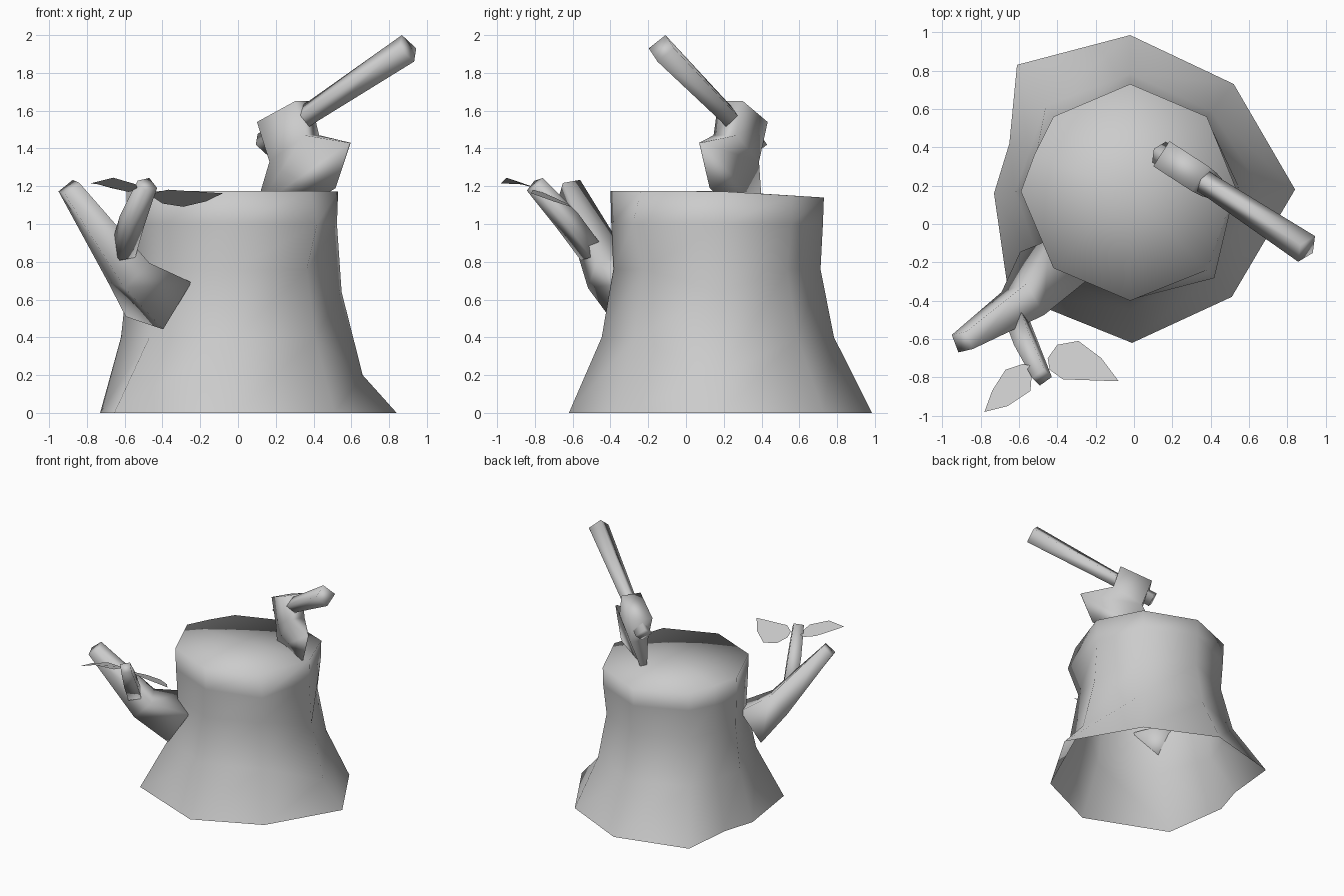
import bpy
import bmesh
from math import cos, sin, tau, radians
from mathutils import Vector

cube = bpy.data.objects.get("Cube")
if cube:
    bpy.data.objects.remove(cube, do_unlink=True)

grey = bpy.data.materials.new("plain grey")
grey.use_nodes = True
grey.diffuse_color = (0.6, 0.6, 0.6, 1)
grey.node_tree.nodes["Principled BSDF"].inputs["Base Color"].default_value = (0.6, 0.6, 0.6, 1)


def make(name, verts, faces):
    """Smooth-shaded grey object with consistent normals."""
    mesh = bpy.data.meshes.new(name)
    mesh.from_pydata([tuple(v) for v in verts], [], faces)
    bm = bmesh.new()
    bm.from_mesh(mesh)
    bmesh.ops.recalc_face_normals(bm, faces=bm.faces[:])
    for face in bm.faces:
        face.smooth = True
    bm.to_mesh(mesh)
    bm.free()
    mesh.materials.append(grey)
    obj = bpy.data.objects.new(name, mesh)
    bpy.context.collection.objects.link(obj)


def bridge(rings, n):
    """Quads joining consecutive rings of n points."""
    return [(r * n + i, r * n + (i + 1) % n, (r + 1) * n + (i + 1) % n, (r + 1) * n + i)
            for r in range(rings - 1) for i in range(n)]


def tube(name, path, radii, phase=0, sides=4):
    """Faceted, closed tube along a path."""
    path = [Vector(p) for p in path]
    verts = []
    for k, (p, r) in enumerate(zip(path, radii)):
        before, after = path[max(k - 1, 0)], path[min(k + 1, len(path) - 1)]
        t = (after - before).normalized()
        side = t.cross(Vector((0, 0, 1))).normalized()
        up = side.cross(t)
        for i in range(sides):
            a = radians(phase) + tau * i / sides
            verts.append(p + r * (side * cos(a) + up * sin(a)))
    last = (len(path) - 1) * sides
    faces = bridge(len(path), sides)
    faces += [tuple(range(sides)), tuple(range(last, last + sides))]
    make(name, verts, faces)


# Stump: flared base outline blended into a rounder top outline, open below
base = [(-.02, .985), (-.61, .83), (-.65, .42), (-.73, .16), (-.655, -.36),
        (-.01, -.62), (.51, -.38), (.84, .18), (.52, .73)]
top = [(-.02, .73), (-.42, .56), (-.52, .36), (-.59, .17), (-.42, -.23),
       (-.02, -.40), (.38, -.24), (.53, .19), (.38, .56)]
FRONT_BULGE, RIGHT_ROOT, BACK_RIGHT = 6, 7, 8
# (ring height, column): (flare, height) where the bark departs from the ring
special = {(.4, RIGHT_ROOT): (.42, .2), (.76, RIGHT_ROOT): (.06, .64),
           (.4, BACK_RIGHT): (.17, .4), (.76, BACK_RIGHT): (-.14, .76),
           (.76, FRONT_BULGE): (-.12, .76), (1, FRONT_BULGE): (.3, 1)}
verts = []
for z, flare in ((0, 1), (.4, .21), (.76, -.07), (1, -.02), (1.175, 0)):
    for i, (b, t) in enumerate(zip(base, top)):
        f, h = special.get((z, i), (flare, z))
        p = Vector(t).lerp(Vector(b), f)
        if z > 1.1:
            h -= max(0, p.y - .15) * .06
        verts.append((p.x, p.y, h))
n = len(top)
faces = bridge(5, n)
verts.append((-.02, .17, 1.175))
faces += [(4 * n + i, 4 * n + (i + 1) % n, 5 * n) for i in range(n)]
make("stump", verts, faces)

# Broken branch and its twig
tube("branch", [(-.42, -.22, .6), (-.58, -.415, .745), (-.895, -.615, 1.195)],
     (.21, .135, .07), phase=60)
tube("twig", [(-.61, -.5, .845), (-.56, -.63, 1.02), (-.48, -.8, 1.21)],
     (.07, .07, .055), phase=30)

# Leaves
leaf = [(-.45, -.70), (-.44, -.76), (-.37, -.81), (-.08, -.82),
        (-.17, -.70), (-.29, -.61), (-.40, -.63)]
make("right_leaf", [(x, y, 1.10 - (y + .61) * .42 - (x + .4) * .08) for x, y in leaf],
     [tuple(range(len(leaf)))])
leaf = [(-.53, -.74, 1.18), (-.58, -.73, 1.17), (-.67, -.76, 1.19), (-.74, -.87, 1.21),
        (-.78, -.98, 1.215), (-.66, -.95, 1.245), (-.54, -.87, 1.21)]
make("left_leaf", leaf, [tuple(range(len(leaf)))])

# Axe handle
butt, tip = Vector((.13, .375, 1.42)), Vector((.9, -.13, 1.93))
tube("axe_handle", [butt, butt.lerp(tip, .35), tip], (.065, .06, .08))

# Axe head: rows of (along, height) ends and half thickness, poll to cutting edge
along, across = Vector((.84, -.543, 0)), Vector((.543, .84, 0))
rows = [((.015, 1.54), (.255, 1.65), .078),
        ((.09, 1.33), (.31, 1.47), .072),
        ((-.04, 1.08), (.55, 1.43), .008)]
verts = []
for a, b, w in rows:
    for (s, z), side in ((a, -w), (a, w), (b, w), (b, -w)):
        verts.append(Vector((butt.x, butt.y, z)) + along * s + across * side)
faces = bridge(3, 4) + [(0, 1, 2, 3)]
# Curved cutting edge below the last row
for s, z in ((.18, 1.04), (.46, 1.19)):
    verts.append(Vector((butt.x, butt.y, z)) + along * s)
faces += [(8, 11, 13, 12), (9, 12, 13, 10), (8, 12, 9), (10, 13, 11)]
make("axe_head", verts, faces)
